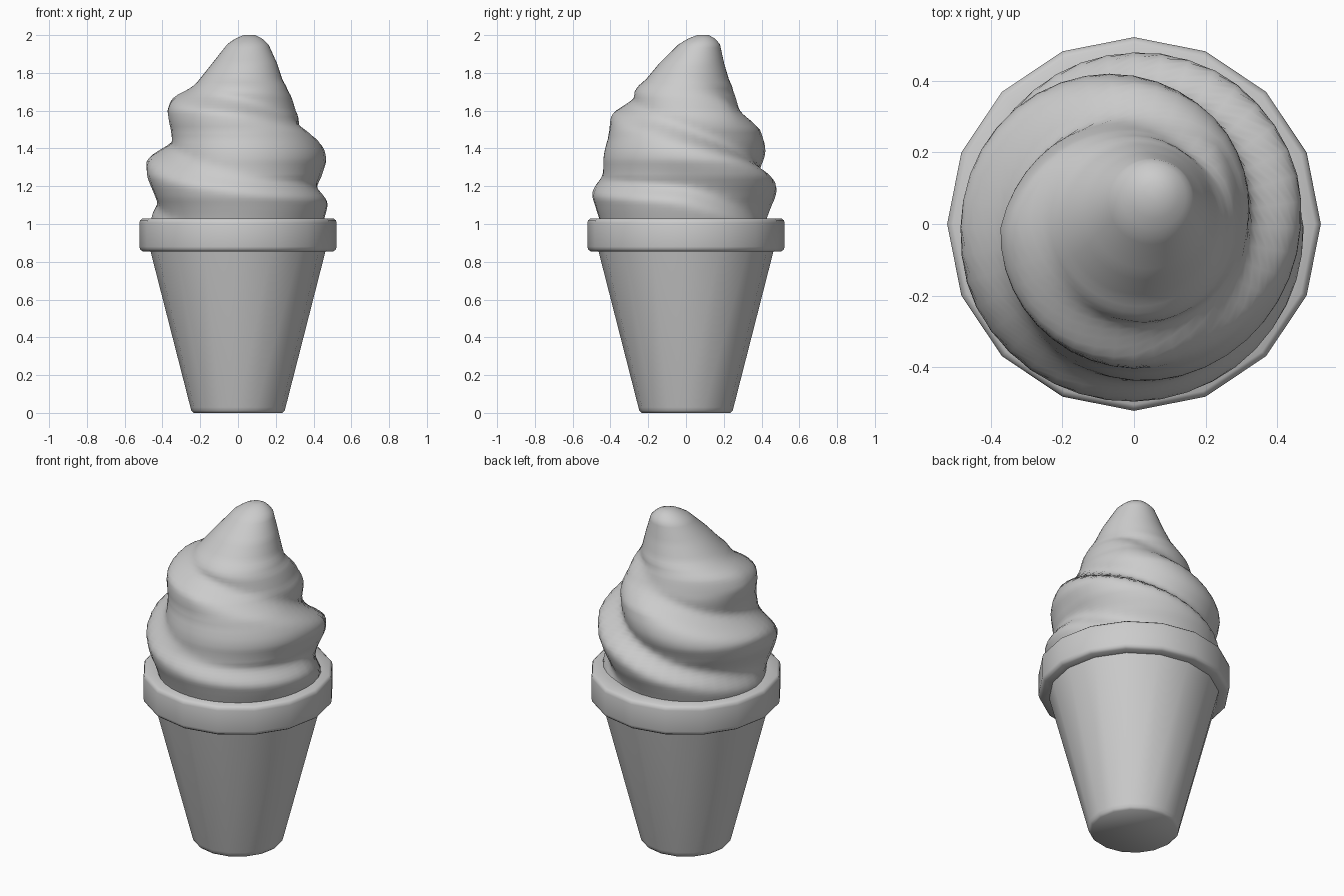
import bpy, bmesh, math
from math import sin, cos, pi

if "Cube" in bpy.data.objects:
    bpy.data.objects.remove(bpy.data.objects["Cube"])


def lerp_table(table, z):
    if z <= table[0][0]:
        return table[0][1]
    for (z0, a), (z1, b) in zip(table, table[1:]):
        if z <= z1:
            return a + (b - a) * (z - z0) / (z1 - z0)
    return table[-1][1]


def skin(name, rings, angle):
    """Join rings of points into a capped, smooth-shaded object."""
    bm = bmesh.new()
    rows = [[bm.verts.new(p) for p in ring] for ring in rings]
    n = len(rows[0])
    for a, b in zip(rows, rows[1:]):
        for i in range(n):
            j = (i + 1) % n
            bm.faces.new((a[i], a[j], b[j], b[i]))
    bm.faces.new(rows[0][::-1])
    bm.faces.new(rows[-1])
    bmesh.ops.recalc_face_normals(bm, faces=bm.faces[:])
    mesh = bpy.data.meshes.new(name)
    bm.to_mesh(mesh)
    bm.free()
    ob = bpy.data.objects.new(name, mesh)
    bpy.context.collection.objects.link(ob)
    bpy.ops.object.select_all(action='DESELECT')
    ob.select_set(True)
    bpy.context.view_layer.objects.active = ob
    bpy.ops.object.shade_smooth_by_angle(angle=math.radians(angle))
    return ob


def lathe(name, profile, sides=16):
    skin(name, [[(r * cos(2 * pi * i / sides), r * sin(2 * pi * i / sides), z)
                 for i in range(sides)] for r, z in profile], 50)


# Tapered wafer cup and its thick rim
lathe("wafer_cup", [(.235, 0), (.247, .012), (.252, .03), (.463, .855), (.466, .87)])
lathe("wafer_rim", [(.44, .855), (.505, .855), (.518, .865), (.522, .88),
                    (.522, 1.005), (.518, 1.02), (.505, 1.03), (.43, 1.03)])

# Soft-serve swirl: leaning core plus two descending spiral ridges
CORE = [(1.0, .425), (1.14, .425), (1.25, .41), (1.38, .37), (1.47, .335), (1.6, .295),
        (1.73, .24), (1.85, .172), (1.95, .11), (1.98, .075), (2.0, .03)]
RIDGE = [(1.0, .03), (1.1, .05), (1.2, .075), (1.34, .10), (1.5, .075),
         (1.6, .085), (1.68, .08), (1.76, 0)]
LEAN_X = [(1.7, 0), (1.85, .035), (2.0, .06)]
LEAN_Y = [(1.7, -.01), (1.85, .03), (2.0, .09)]
SPACING = .32


def swirl_point(t, z):
    front = max(0, -sin(t))
    crest = 1.66 - .64 * (t - pi) / (2 * pi) + .03 + .04 * cos(t) - .03 * sin(t)
    crest -= .09 * front * min(1, max(0, (1.45 - z) / .2))
    phase = ((z - crest) / SPACING) % 1.0
    if phase < .35:
        f = .5 + .5 * cos(pi * phase / .35)
    else:
        f = sin(pi / 2 * (phase - .35) / .65) ** 1.2
    if z < 1.6:
        f += (1 - f) * .3 * front
    if z > 1.5:
        f *= 1 - .75 * max(0, cos(t), sin(t)) * min(1, (z - 1.5) / .1)
    r = lerp_table(CORE, z) + lerp_table(RIDGE, z) * f
    return (r * cos(t) + lerp_table(LEAN_X, z), r * sin(t) + lerp_table(LEAN_Y, z), z)


COLS, ROWS = 40, 60
skin("soft_serve_swirl",
     [[swirl_point(2 * pi * i / COLS, 1.0 + k / ROWS) for i in range(COLS)]
      for k in range(ROWS + 1)], 80)
